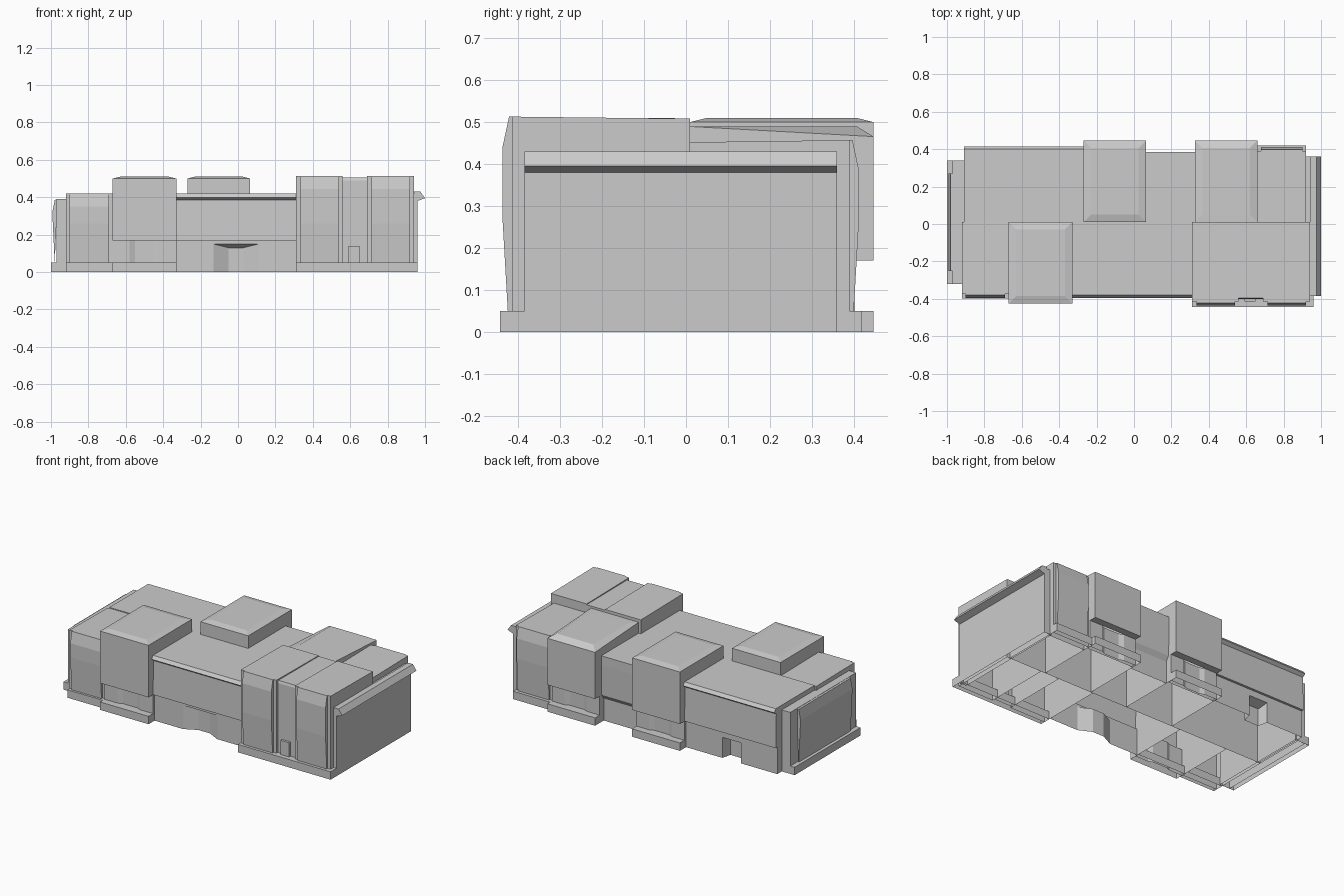
import bpy
import bmesh
from mathutils import Vector

cube = bpy.data.objects.get("Cube")
if cube:
    bpy.data.objects.remove(cube, do_unlink=True)

GREY = (0.6, 0.6, 0.6, 1)
grey = bpy.data.materials.new("plain_grey")
grey.use_nodes = True
grey.diffuse_color = GREY
grey.node_tree.nodes["Principled BSDF"].inputs["Base Color"].default_value = GREY

# Shared heights, and the line where the front and back modules meet
ROOF, EAVE, SKIRT, MID = 0.42, 0.17, 0.05, 0.01


def finish(name, bm):
    """Orient faces away from the middle of the building and make the object."""
    bmesh.ops.remove_doubles(bm, verts=bm.verts, dist=0.0001)
    bmesh.ops.recalc_face_normals(bm, faces=bm.faces)
    out = sum(f.normal.dot(f.calc_center_median()) * f.calc_area() for f in bm.faces)
    if out < 0:
        bmesh.ops.reverse_faces(bm, faces=bm.faces)
    mesh = bpy.data.meshes.new(name)
    bm.to_mesh(mesh)
    bm.free()
    mesh.materials.append(grey)
    obj = bpy.data.objects.new(name, mesh)
    bpy.context.collection.objects.link(obj)


def sweep(name, pts, offset, caps=True):
    """Sweep an open outline along an offset, optionally closing its ends."""
    bm = bmesh.new()
    a = [bm.verts.new(p) for p in pts]
    b = [bm.verts.new(Vector(p) + Vector(offset)) for p in pts]
    for i in range(len(pts) - 1):
        bm.faces.new((a[i], a[i + 1], b[i + 1], b[i]))
    if caps:
        bm.faces.new(a)
        bm.faces.new(b)
    finish(name, bm)


def along_x(name, x0, x1, profile, caps=True):
    sweep(name, [(x0, y, z) for y, z in profile], (x1 - x0, 0, 0), caps)


def upright(name, plan, z0, z1):
    sweep(name, [(x, y, z0) for x, y in plan], (0, 0, z1 - z0), False)


def shell(name, x0, x1, y0, y1, z0, z1, inset=0.0, drop=0.0, slope=0.0):
    """Box without a bottom; its rim can drop or slope away below the top."""
    bm = bmesh.new()

    def ring(d, height):
        return [bm.verts.new((x, y, height(y))) for x, y in
                ((x0 + d, y0 + d), (x1 - d, y0 + d), (x1 - d, y1 - d), (x0 + d, y1 - d))]

    rings = [ring(0, lambda y: z0), ring(0, lambda y: z1 - drop - slope * abs(y))]
    if inset:
        rings.append(ring(inset, lambda y: z1))
    for lo, hi in zip(rings, rings[1:]):
        for i in range(4):
            j = (i + 1) % 4
            bm.faces.new((lo[i], lo[j], hi[j], hi[i]))
    bm.faces.new(rings[-1])
    finish(name, bm)


def plinth(name, x0, x1, side, reach):
    y0, y1 = sorted((side * reach, side * (reach - 0.07)))
    shell(name, x0, x1, y0, y1, 0, SKIRT)


def bay(name, x0, x1, side, face, top, p0, p1):
    """Plain module with a thin bulging panel from p0 to p1 on its face."""
    body = face - 0.022
    along_x(name, x0, x1, [(MID, 0), (MID, top - 0.005), (side * body, top),
                           (side * body, 0)])
    along_x(name + "_panel", p0, p1, [(side * y, z) for y, z in (
        (body, top), (face - 0.015, top), (face, top - 0.07),
        (face, 0.26), (face - 0.012, SKIRT), (body, SKIRT))])


def lower_room(name, x0, x1, side, face, half, splay, depth, top):
    """Ground storey walls with a splayed niche in the middle of the face."""
    c = (x0 + x1) / 2
    y, back = side * face, side * (face - depth)
    upright(name, [(x0, MID), (x0, y), (c - half - splay, y), (c - half, back),
                   (c + half, back), (c + half + splay, y), (x1, y), (x1, MID),
                   (x0, MID)], 0, top)
    if top < EAVE:
        upright(name + "_lintel", [(x0, MID), (x0, y), (x1, y), (x1, MID), (x0, MID)],
                top, EAVE)
        sweep(name + "_canopy", [(c - half - splay, y, top), (c - half, back, top - 0.02),
                                 (c + half, back, top - 0.02), (c + half + splay, y, top)],
              (0, 0, 0.005))


def eaves_wall(name, x0, x1, side, face):
    """Roof and upper wall with a pointed eaves lip."""
    along_x(name, x0, x1, [(MID, EAVE), (MID, ROOF)] + [(side * y, z) for y, z in (
        (face - 0.015, ROOF), (face, 0.4), (face - 0.02, 0.385),
        (face - 0.015, EAVE), (face - 0.03, EAVE))])


def upper_room(name, x0, x1, side, reach, top, inset, drop, slope):
    """Overhanging roof room on a recessed ground storey and a low plinth."""
    y0, y1 = sorted((side * reach, MID))
    shell(name, x0, x1, y0, y1, EAVE, top, inset, drop, slope)
    wall = reach - 0.045
    along_x(name + "_soffit", x0, x1, [(side * reach, EAVE), (side * wall, EAVE)], False)
    lower_room(name + "_ground", x0, x1, side, wall, 0.05, 0.03, 0.012, EAVE)
    plinth(name + "_plinth", x0, x1, side, reach)


# Front side
bay("front_corner_bay", -0.92, -0.67, -1, 0.395, ROOF, -0.9, -0.69)
plinth("front_corner_plinth", -0.92, -0.67, -1, 0.397)
upper_room("front_upper_room", -0.67, -0.33, -1, 0.425, 0.51, 0.04, 0.01, 0)
eaves_wall("front_eaves_wall", -0.33, 0.31, -1, 0.395)
lower_room("front_lower_wall", -0.33, 0.31, -1, 0.365, 0.04, 0.08, 0.04, 0.15)

# Front tall pair of bays with a recess and small door between
bay("front_tall_bay_inner", 0.31, 0.56, -1, 0.437, 0.513, 0.335, 0.54)
bay("front_tall_bay_outer", 0.69, 0.94, -1, 0.437, 0.513, 0.715, 0.92)
along_x("front_bay_link", 0.56, 0.69,
        [(MID, 0), (MID, 0.503), (-0.395, 0.505), (-0.4, 0.49), (-0.4, 0)])
shell("front_small_door", 0.59, 0.65, -0.415, -0.39, SKIRT, 0.14)
plinth("front_tall_plinth", 0.31, 0.96, -1, 0.443)

# Back side
eaves_wall("back_eaves_wall", -0.91, -0.27, 1, 0.415)
lower_room("back_lower_wall", -0.91, -0.27, 1, 0.385, 0.05, 0.015, 0.06, 0.13)
upper_room("back_upper_room", -0.27, 0.065, 1, 0.447, 0.51, 0.04, 0.01, 0)
along_x("back_recess_wall", 0.065, 0.325, [(MID, 0), (MID, ROOF), (0.385, ROOF),
        (0.385, 0.36), (0.38, EAVE), (0.36, 0.14), (0.36, 0)])
upper_room("back_side_room", 0.325, 0.66, 1, 0.447, 0.49, 0.04, 0, 0.055)
bay("back_corner_bay", 0.66, 0.92, 1, 0.412, 0.457, 0.68, 0.9)
plinth("back_corner_plinth", 0.66, 0.92, 1, 0.42)

# Right end with a pointed cornice
shell("right_end_block", 0.91, 0.96, -0.385, 0.36, 0, ROOF)
sweep("right_cornice", [(x, -0.385, z) for x, z in (
    (0.94, 0.43), (0.975, 0.43), (1.0, 0.395), (0.96, 0.38))], (0, 0.745, 0))

# Left end with a bulging panel and plinth
shell("left_end_block", -0.97, -0.9, -0.32, 0.34, 0, 0.39)
sweep("left_end_panel", [(x, -0.25, z) for x, z in (
    (-0.965, 0.39), (-0.98, 0.385), (-0.993, 0.32), (-0.98, SKIRT))], (0, 0.52, 0))
shell("left_end_plinth", -1.0, -0.92, -0.32, 0.34, 0, SKIRT)
